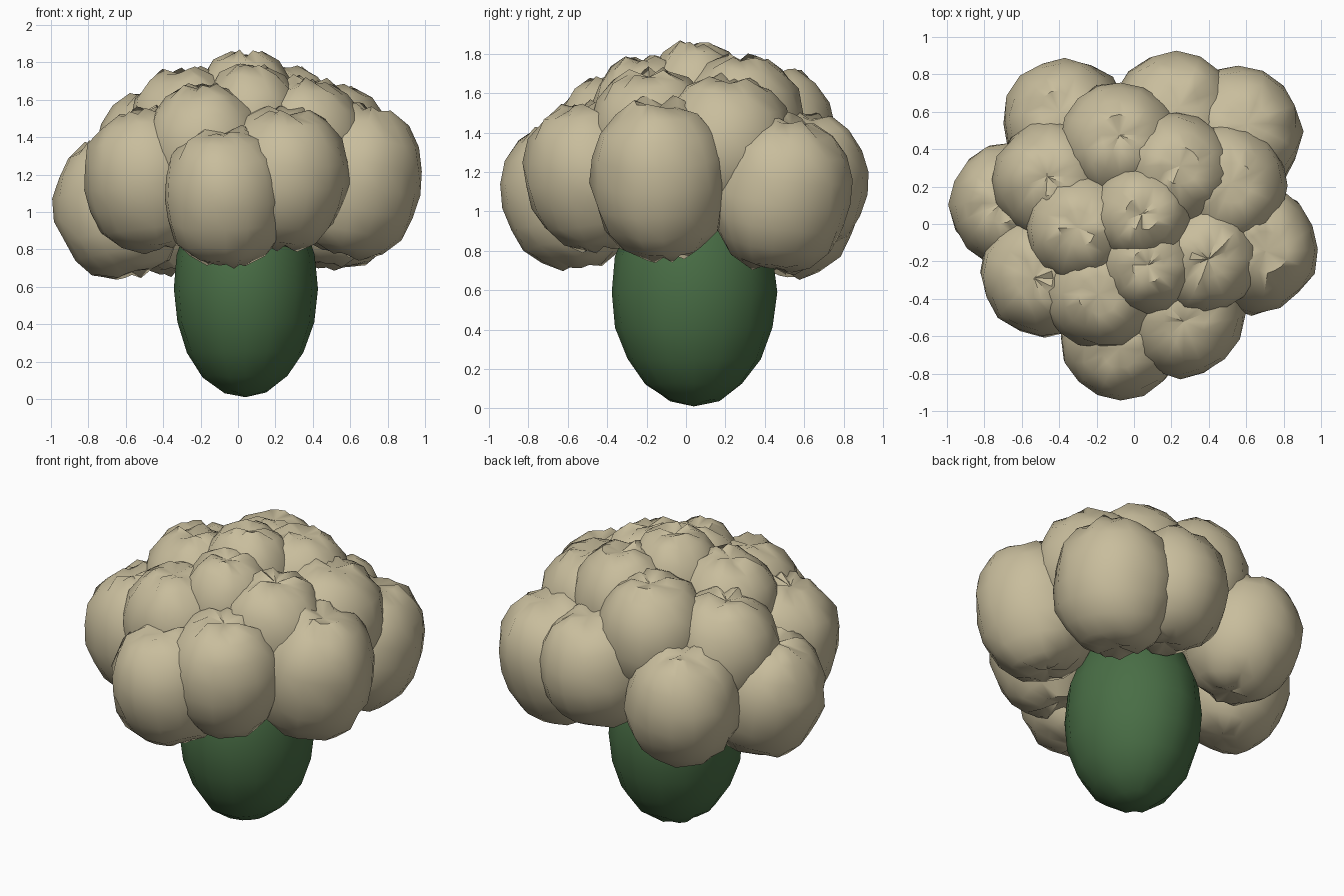
import bpy, bmesh, math, random
from mathutils import Vector, Quaternion

random.seed(11)

default_cube = bpy.data.objects.get("Cube")
if default_cube:
    bpy.data.objects.remove(default_cube, do_unlink=True)


def make_material(name, colour):
    mat = bpy.data.materials.new(name)
    mat.use_nodes = True
    mat.diffuse_color = (*colour, 1)
    mat.node_tree.nodes["Principled BSDF"].inputs["Base Color"].default_value = (*colour, 1)
    return mat


def rounded_lump(name, centre, radii, mat, segments, rings, jitter, dimple, fullness, lean):
    """Ellipsoid with full shoulders and pinched poles, leaning away from the middle."""
    x, y, z = centre
    # lean grows with the distance from the upright middle axis
    tilt = Quaternion((-y, x, 0), lean * math.hypot(x, y))
    bm = bmesh.new()
    bmesh.ops.create_uvsphere(bm, u_segments=segments, v_segments=rings, radius=1)
    for vert in bm.verts:
        direction = vert.co.normalized()
        height = abs(direction.z)
        ring_radius = math.hypot(direction.x, direction.y)
        # shoulders swell between the equator and the poles
        scale = 1 + fullness * (2 * height * ring_radius) ** 2
        # unevenness grows into wrinkles near the poles
        scale += random.uniform(-jitter, jitter) * (1 + height ** 4)
        if ring_radius < 0.01:
            scale = 1 - dimple
        vert.co = Vector(centre) + tilt @ Vector(d * r * scale for d, r in zip(direction, radii))
    mesh = bpy.data.meshes.new(name)
    bm.to_mesh(mesh)
    bm.free()
    mesh.materials.append(mat)
    obj = bpy.data.objects.new(name, mesh)
    bpy.context.collection.objects.link(obj)
    bpy.ops.object.select_all(action="DESELECT")
    obj.select_set(True)
    bpy.context.view_layer.objects.active = obj
    bpy.ops.object.shade_smooth_by_angle(angle=math.radians(50))


cream = make_material("cream_floret", (0.58, 0.51, 0.335))
green = make_material("green_stalk", (0.066, 0.155, 0.06))

# Stalk
rounded_lump("stalk", (0.04, 0.04, 0.59), (0.385, 0.42, 0.58), green,
             segments=16, rings=10, jitter=0.01, dimple=0, fullness=0, lean=0)

# Florets: x, y, z of the centre, then half width and half height
lower_florets = {
    "front": (-0.07, -0.6, 1.08, 0.33, 0.38),
    "front_left": (0.24, -0.47, 1.18, 0.35, 0.38),
    "left": (0.63, -0.13, 1.16, 0.35, 0.41),
    "back_left": (0.54, 0.48, 1.09, 0.36, 0.4),
    "back": (0.22, 0.57, 1.15, 0.35, 0.36),
    "back_right": (-0.36, 0.54, 1.05, 0.34, 0.38),
    "right": (-0.64, 0.1, 1.02, 0.34, 0.38),
    "front_right": (-0.48, -0.26, 1.17, 0.34, 0.39),
}
upper_florets = {
    "front": (-0.17, -0.34, 1.32, 0.33, 0.37),
    "front_left": (0.36, -0.17, 1.36, 0.32, 0.36),
    "left": (0.47, 0.2, 1.33, 0.35, 0.36),
    "back_left": (0.22, 0.28, 1.42, 0.32, 0.37),
    "back": (-0.07, 0.43, 1.37, 0.33, 0.37),
    "back_right": (-0.42, 0.23, 1.28, 0.33, 0.37),
    "right": (-0.27, -0.02, 1.41, 0.31, 0.36),
}
crown_florets = {
    "middle": (0.04, 0.05, 1.51, 0.28, 0.35),
    "front": (0.07, -0.2, 1.45, 0.28, 0.34),
}

tiers = {"lower": lower_florets, "upper": upper_florets, "crown": crown_florets}
for tier, florets in tiers.items():
    for side, (x, y, z, width, height) in florets.items():
        rounded_lump(f"{tier}_floret_{side}", (x, y, z), (width, width, height), cream,
                     segments=16, rings=10, jitter=0.035, dimple=0.1, fullness=0.03, lean=0.32)
